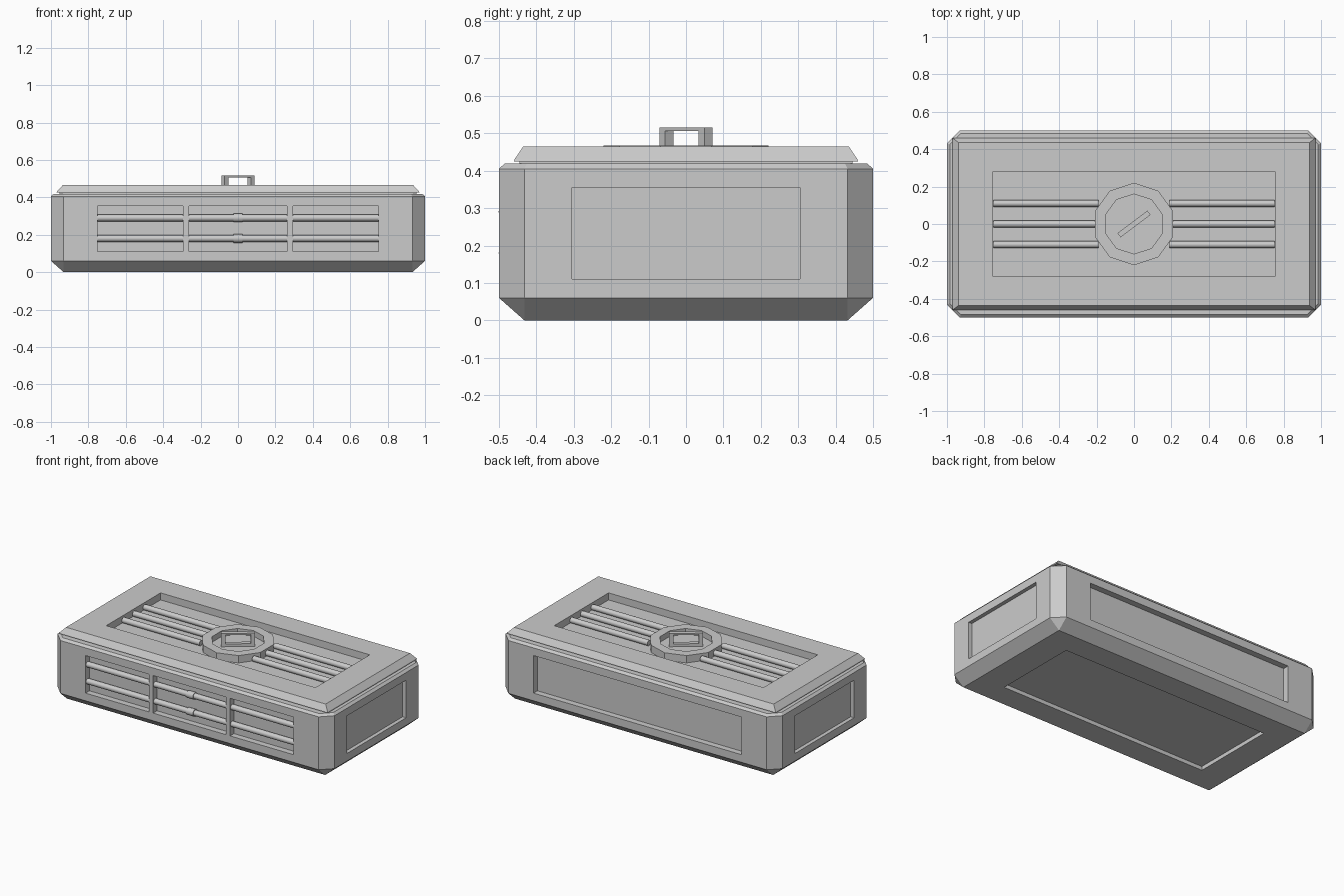
import bpy, bmesh, math
from mathutils import Matrix, Vector

if "Cube" in bpy.data.objects:
    bpy.data.objects.remove(bpy.data.objects["Cube"])


def finish(bm, name, smooth=None):
    bmesh.ops.remove_doubles(bm, verts=bm.verts, dist=1e-5)
    bmesh.ops.recalc_face_normals(bm, faces=bm.faces)
    me = bpy.data.meshes.new(name)
    bm.to_mesh(me)
    bm.free()
    ob = bpy.data.objects.new(name, me)
    bpy.context.collection.objects.link(ob)
    if smooth:
        bpy.ops.object.select_all(action='DESELECT')
        ob.select_set(True)
        bpy.context.view_layer.objects.active = ob
        bpy.ops.object.shade_smooth_by_angle(angle=math.radians(smooth))
    return ob


def loft(name, levels):
    """Stack of rectangles with cut corners: (half x, half y, corner, z)."""
    bm = bmesh.new()
    rings = []
    for hx, hy, c, z in levels:
        pts = [(hx, -hy + c), (hx, hy - c), (hx - c, hy), (-hx + c, hy),
               (-hx, hy - c), (-hx, -hy + c), (-hx + c, -hy), (hx - c, -hy)]
        rings.append([bm.verts.new((x, y, z)) for x, y in pts])
    for a, b in zip(rings, rings[1:]):
        for i in range(8):
            j = (i + 1) % 8
            bm.faces.new((a[i], a[j], b[j], b[i]))
    bm.faces.new(rings[0][::-1])
    bm.faces.new(rings[-1])
    bmesh.ops.dissolve_degenerate(bm, dist=1e-5, edges=bm.edges)
    return finish(bm, name)


def box(name, lo, hi, rot=0):
    lo, hi = Vector(lo), Vector(hi)
    bm = bmesh.new()
    m = Matrix.Rotation(rot, 4, 'Z') @ Matrix.Translation((lo + hi) / 2)
    bmesh.ops.create_cube(bm, size=1, matrix=m @ Matrix.Diagonal((*(hi - lo), 1)))
    return finish(bm, name)


def bar(name, x0, x1, y, z, r):
    bm = bmesh.new()
    m = Matrix.Translation(((x0 + x1) / 2, y, z)) @ Matrix.Rotation(math.pi / 2, 4, 'Y')
    bmesh.ops.create_cone(bm, cap_ends=True, segments=12, radius1=r, radius2=r,
                          depth=x1 - x0, matrix=m)
    return finish(bm, name, 40)


def cut(target, boxes):
    bpy.context.view_layer.objects.active = target
    for lo, hi in boxes:
        cutter = box("cutter", lo, hi)
        cutter.hide_render = True
        mod = target.modifiers.new("recess", 'BOOLEAN')
        mod.operation, mod.solver, mod.object = 'DIFFERENCE', 'EXACT', cutter
        bpy.ops.object.modifier_apply(modifier=mod.name)
        bpy.data.objects.remove(cutter)


# chamfered case body with recessed panels on every side
body = loft("case_body", [(.932, .432, 0, 0), (1, .5, .068, .06),
                          (1, .5, .068, .405), (.985, .485, .06, .419)])
Z0, Z1 = .11, .355
recesses = [((a, -.6, Z0), (b, -.46, Z1))
            for a, b in ((-.75, -.293), (-.263, .263), (.293, .75))]
recesses += [((-.75, .46, Z0), (.75, .6, Z1)),
             ((.975, -.305, Z0), (1.1, .305, Z1)),
             ((-1.1, -.305, Z0), (-.975, .305, Z1)),
             ((-.75, -.28, -.1), (.75, .28, .025))]
cut(body, recesses)

# bevelled lid frame sitting on the body
lid = loft("lid", [(.955, .445, 0, .415), (.955, .445, 0, .425), (.97, .46, 0, .425),
                   (.968, .458, 0, .431), (.937, .435, 0, .465)])
cut(lid, [((-.755, -.28, .3), (.755, .28, .6))])

# front grille bars with centre collars
for z in (.29, .18):
    bar("front_bar", -.75, .75, -.478, z, .018)
    bar("front_bar_collar", -.025, .025, -.478, z, .023)

# lid bars
for y in (-.11, 0, .11):
    for s in (-1, 1):
        x0, x1 = sorted((s * .19, s * .75))
        bar("lid_bar", x0, x1, y, .438, .018)

# ten-sided dial ring with sunken floor
bm = bmesh.new()
loops = []
for r, z in ((.22, .415), (.22, .467), (.16, .467), (.16, .43)):
    loops.append([bm.verts.new((r * math.sin(i * math.tau / 10),
                                r * math.cos(i * math.tau / 10), z)) for i in range(10)])
for a, b in zip(loops, loops[1:]):
    for i in range(10):
        j = (i + 1) % 10
        bm.faces.new((a[i], a[j], b[j], b[i]))
bm.faces.new(loops[0])
bm.faces.new(loops[-1])
finish(bm, "dial_ring")

# upright handle frame across the dial
handle = box("dial_handle", (-.1, -.014, .425), (.1, .014, .516), math.radians(37))
bm = bmesh.new()
bmesh.ops.create_cube(bm, size=1, matrix=Matrix.Rotation(math.radians(37), 4, 'Z')
                      @ Matrix.Translation((0, 0, .477)) @ Matrix.Diagonal((.15, .2, .058, 1)))
hole = finish(bm, "cutter")
bpy.context.view_layer.objects.active = handle
mod = handle.modifiers.new("opening", 'BOOLEAN')
mod.operation, mod.solver, mod.object = 'DIFFERENCE', 'EXACT', hole
bpy.ops.object.modifier_apply(modifier=mod.name)
bpy.data.objects.remove(hole)
